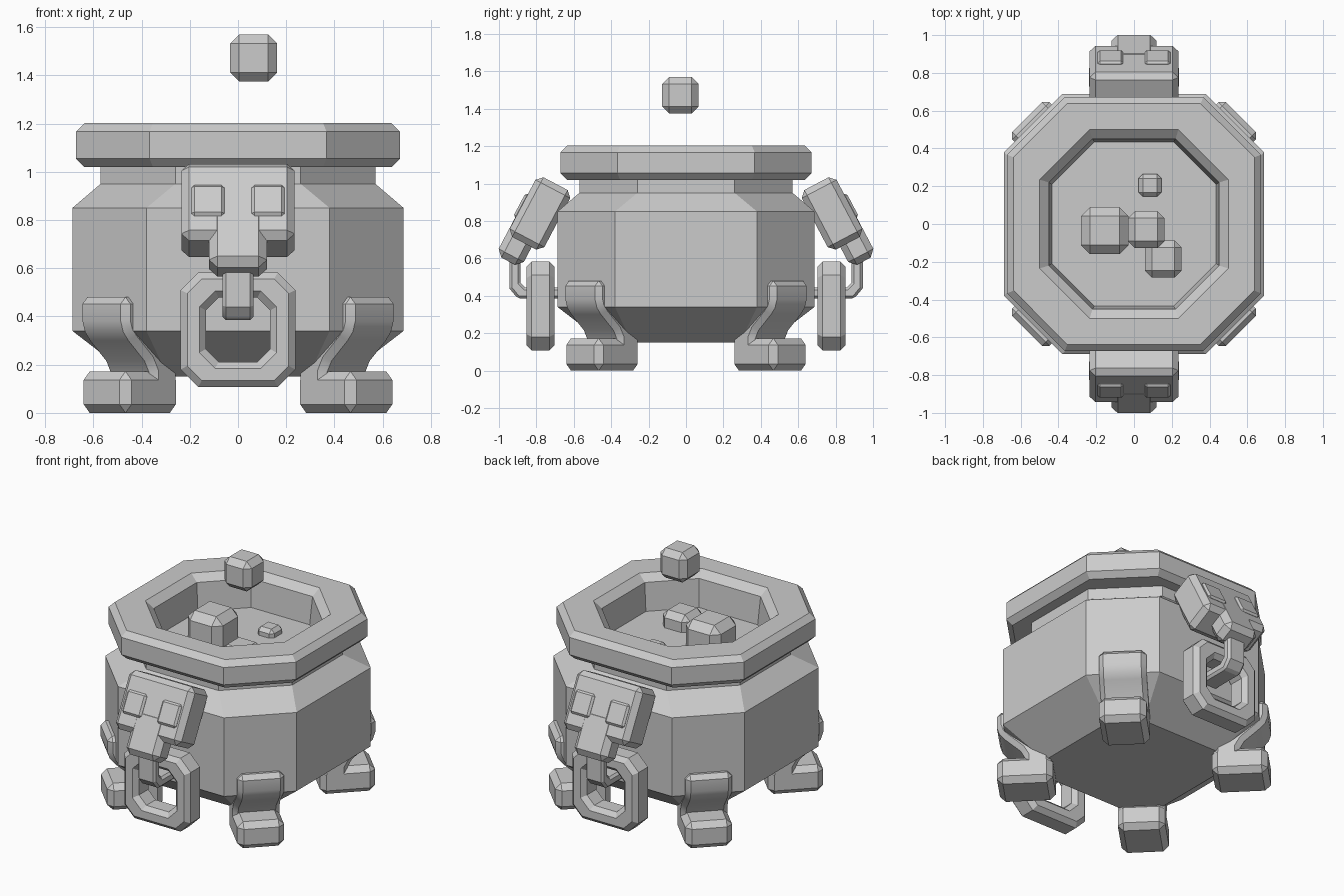
import bpy, bmesh, math
from mathutils import Matrix, Vector

if "Cube" in bpy.data.objects:
    bpy.data.objects.remove(bpy.data.objects["Cube"])

grey = bpy.data.materials.new("stone_grey")
grey.diffuse_color = (0.6, 0.6, 0.6, 1)
grey.use_nodes = True
grey.node_tree.nodes["Principled BSDF"].inputs["Base Color"].default_value = grey.diffuse_color


def finish(name, bm, matrix=Matrix(), bevel=0.0):
    """Bevel the sharp edges, transform the mesh and make it an object."""
    bmesh.ops.recalc_face_normals(bm, faces=bm.faces)
    if bevel:
        edges = [e for e in bm.edges if e.calc_face_angle(0) > math.radians(50)]
        bmesh.ops.bevel(bm, geom=edges, offset=bevel, segments=1, affect='EDGES')
    bm.transform(matrix)
    bmesh.ops.recalc_face_normals(bm, faces=bm.faces)
    me = bpy.data.meshes.new(name)
    bm.to_mesh(me)
    bm.free()
    me.materials.append(grey)
    ob = bpy.data.objects.new(name, me)
    bpy.context.collection.objects.link(ob)
    bpy.ops.object.select_all(action='DESELECT')
    ob.select_set(True)
    bpy.context.view_layer.objects.active = ob
    bpy.ops.object.shade_smooth_by_angle(angle=math.radians(25))
    return ob


def box(name, lo, hi, bevel, matrix=Matrix()):
    lo, hi = Vector(lo), Vector(hi)
    bm = bmesh.new()
    bmesh.ops.create_cube(bm, size=1, matrix=Matrix.Translation((lo + hi) / 2)
                          @ Matrix.Diagonal((*(hi - lo), 1)))
    return finish(name, bm, matrix, bevel)


def octagon(h, c):
    """Square of half-width h whose cut corners start at c."""
    return [(h, -c), (h, c), (c, h), (-c, h), (-h, c), (-h, -c), (-c, -h), (c, -h)]


def loft(bm, rings, closed=False):
    loops = [[bm.verts.new(p) for p in ring] for ring in rings]
    n = len(loops[0])
    pairs = list(zip(loops, loops[1:]))
    if closed:
        pairs.append((loops[-1], loops[0]))
    else:
        bm.faces.new(loops[0])
        bm.faces.new(loops[-1])
    for a, b in pairs:
        for i in range(n):
            j = (i + 1) % n
            bm.faces.new((a[i], a[j], b[j], b[i]))


def extrude_side(name, profile, half, bevel, matrix):
    """Side profile in (y, z), extruded to x = +-half."""
    bm = bmesh.new()
    loft(bm, [[(x, y, z) for y, z in profile] for x in (-half, half)])
    return finish(name, bm, matrix, bevel)


# Pot: belly, shoulder, neck, thick rim and shallow inside
pot_profile = [(.44, .29, .15), (.687, .38, .34), (.687, .38, .85), (.57, .26, .95),
               (.57, .26, 1.02), (.637, .353, 1.02), (.672, .367, 1.055),
               (.672, .367, 1.167), (.637, .353, 1.202), (.50, .235, 1.202),
               (.45, .22, 1.16), (.435, .21, .98)]
bm = bmesh.new()
loft(bm, [[(x, y, z) for x, y in octagon(h, c)] for h, c, z in pot_profile])
finish("pot", bm)

# Legs and feet on the four diagonals
leg_profile = [(-.70, .48), (-.80, .48), (-.80, .38), (-.785, .335), (-.755, .30),
               (-.66, .215), (-.635, .17), (-.635, .10), (-.48, .10), (-.48, .20), (-.70, .36)]
for k in range(4):
    turn = Matrix.Rotation(math.radians(45 + 90 * k), 4, 'Z')
    box("foot", (-.14, -.80, 0), (.14, -.47, .172), .035, turn)
    extrude_side("leg", leg_profile, .14, .028, turn)

# Masks, hooks and ring handles at the front and the back
tilt = Matrix.Translation((0, -.79, 1.048)) @ Matrix.Rotation(math.radians(-27.8), 4, 'X')
hook_profile = [(-.945, .64), (-.945, .44), (-.90, .385), (-.66, .385), (-.66, .445),
                (-.86, .445), (-.885, .47), (-.885, .64)]
for k, side in enumerate(("front", "back")):
    turn = Matrix.Rotation(math.pi * k, 4, 'Z')
    face = turn @ tilt
    box(side + "_mask", (-.235, 0, -.36), (.235, .21, 0), .032, face)
    box(side + "_snout", (-.12, -.002, -.485), (.12, .15, -.2), .035, face)
    for s in (-1, 1):
        box(side + "_eye", (s * .125 - .068, -.014, -.262), (s * .125 + .068, .03, -.118),
            .012, face)
    extrude_side(side + "_hook", hook_profile, .064, .014, turn)

    # Ring handle: chamfered square loop with a bevelled section
    section = [(.238, .165, -.73), (.238, .165, -.825), (.21, .15, -.853), (.16, .095, -.853),
               (.133, .08, -.825), (.133, .08, -.73), (.16, .095, -.702), (.21, .15, -.702)]
    bm = bmesh.new()
    loft(bm, [[(x, y, z + .345) for x, z in octagon(h, c)] for h, c, y in section], True)
    finish(side + "_ring", bm, turn)

# Chunks in the pot and one floating above
for name, x, y, z, size in (("floating_chunk", .065, -.03, 1.472, .195),
                            ("large_chunk", -.155, -.035, 1.04, .25),
                            ("medium_chunk", .155, -.185, .985, .195),
                            ("small_chunk", .085, .205, .97, .12)):
    r, c = Vector((size / 2,) * 3), Vector((x, y, z))
    box(name, c - r, c + r, size * .19, Matrix())
